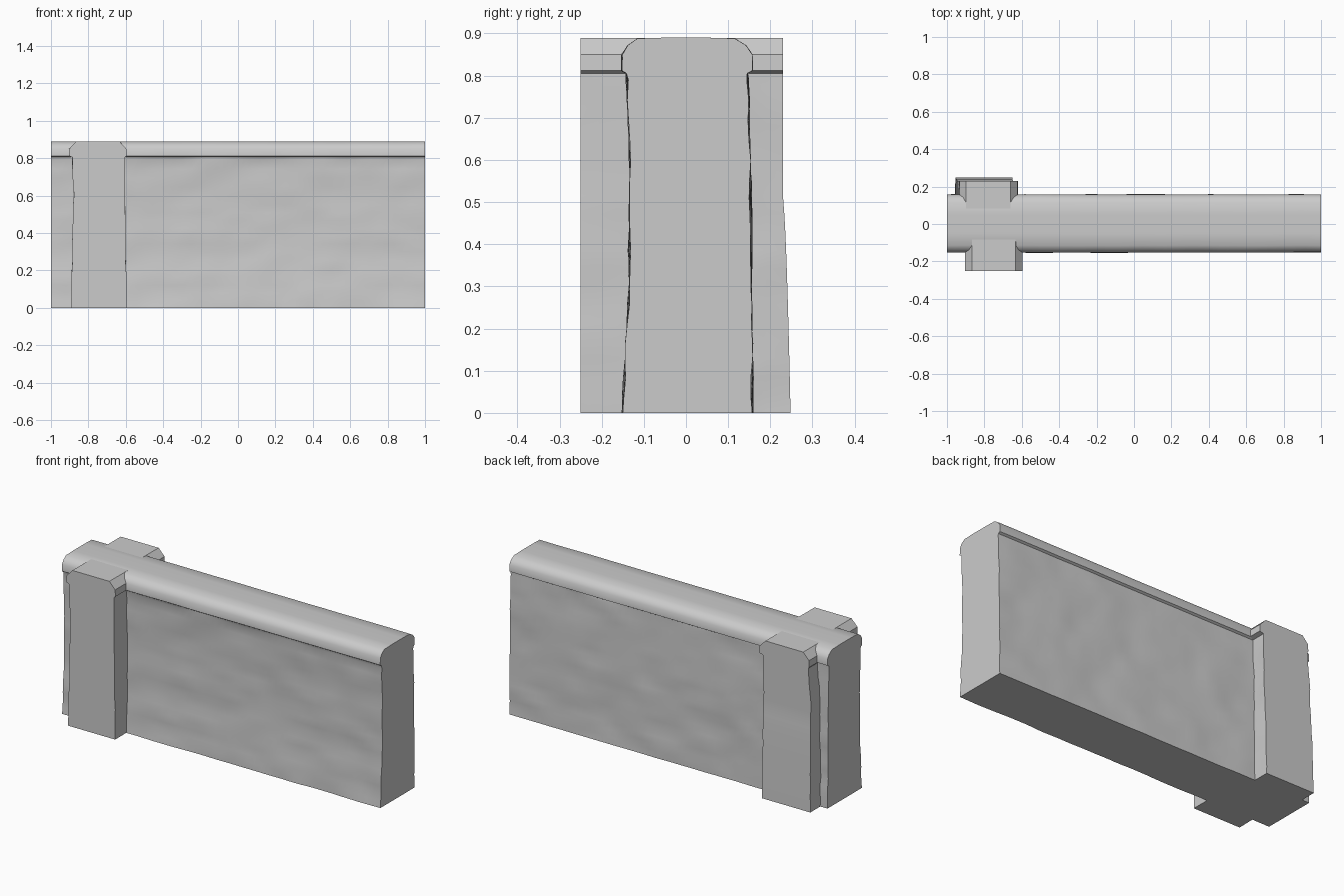
import bpy, bmesh
from mathutils import Vector, noise

if "Cube" in bpy.data.objects:
    bpy.data.objects.remove(bpy.data.objects["Cube"])


def resample(side, step=0.045):
    # subdivide a bottom-to-top polyline of (left, right, z) rows
    rows = []
    for a, b in zip(side, side[1:]):
        n = max(1, round((b[2] - a[2]) / step))
        rows += [tuple(a[k] + (b[k] - a[k]) * i / n for k in range(3)) for i in range(n)]
    return rows + [side[-1]]


def stone_sweep(name, side, start, end, steps, place, rough, lean=None):
    # sweep a rough cross-section along a line, with flat cut ends
    rows = resample(side)
    bm = bmesh.new()
    rings = []
    for s in range(steps + 1):
        t = start + (end - start) * s / steps
        ring = []
        for sign, k, seq in ((-1, 0, rows), (1, 1, rows[::-1])):
            for r in seq:
                u, z = r[k], r[2]
                p = Vector((t * 4, sign * 7, z * 9))
                wob = noise.noise(p) + 0.5 * noise.noise(p * 2.3)
                amount = rough if z < 0.8 else rough * 0.35
                u += sign * wob * amount
                tt = t
                if lean and s == steps:
                    tt += lean(z)
                ring.append(bm.verts.new(place(tt, u, z)))
        rings.append(ring)
    m = len(rings[0])
    for a, b in zip(rings, rings[1:]):
        for i in range(m):
            j = (i + 1) % m
            bm.faces.new((a[i], a[j], b[j], b[i]))
    # end faces as strips between the two sides
    for ring in (rings[0], rings[-1]):
        for i in range(len(rows) - 1):
            bm.faces.new((ring[i], ring[i + 1], ring[m - 2 - i], ring[m - 1 - i]))
    bmesh.ops.recalc_face_normals(bm, faces=bm.faces)
    mesh = bpy.data.meshes.new(name)
    bm.to_mesh(mesh)
    bm.free()
    ob = bpy.data.objects.new(name, mesh)
    bpy.context.collection.objects.link(ob)
    bpy.ops.object.select_all(action='DESELECT')
    ob.select_set(True)
    bpy.context.view_layer.objects.active = ob
    bpy.ops.object.shade_smooth_by_angle(angle=0.6)
    return ob


def along_x(t, u, z):
    return (t, u, z)


def along_y(t, u, z):
    return (u, t, z)


# long wall with its overhanging chamfered coping
wall = [(-0.15, 0.158, 0), (-0.143, 0.156, 0.12), (-0.134, 0.154, 0.3),
        (-0.132, 0.152, 0.55), (-0.138, 0.146, 0.79), (-0.142, 0.146, 0.805),
        (-0.153, 0.158, 0.812), (-0.152, 0.157, 0.85), (-0.138, 0.142, 0.872),
        (-0.115, 0.116, 0.888), (-0.05, 0.05, 0.89)]
stone_sweep("wall", wall, -1, 1, 48, along_x, 0.006)

# front buttress
front = [(-0.893, -0.597, 0), (-0.885, -0.6, 0.3), (-0.88, -0.604, 0.6),
         (-0.886, -0.604, 0.805), (-0.903, -0.595, 0.812), (-0.902, -0.597, 0.85),
         (-0.865, -0.633, 0.889)]
stone_sweep("front_buttress", front, 0, -0.25, 6, along_y, 0.004)

# back buttress, bulging outward near its foot
back = [(-0.955, -0.65, 0), (-0.95, -0.65, 0.3), (-0.945, -0.648, 0.6),
        (-0.93, -0.645, 0.805), (-0.935, -0.62, 0.812), (-0.933, -0.622, 0.85),
        (-0.898, -0.66, 0.889)]
stone_sweep("back_buttress", back, 0, 0.23, 6, along_y, 0.006,
            lean=lambda z: 0.0 if z > 0.5 else 0.018 * (1 - z / 0.5) ** 0.6)
